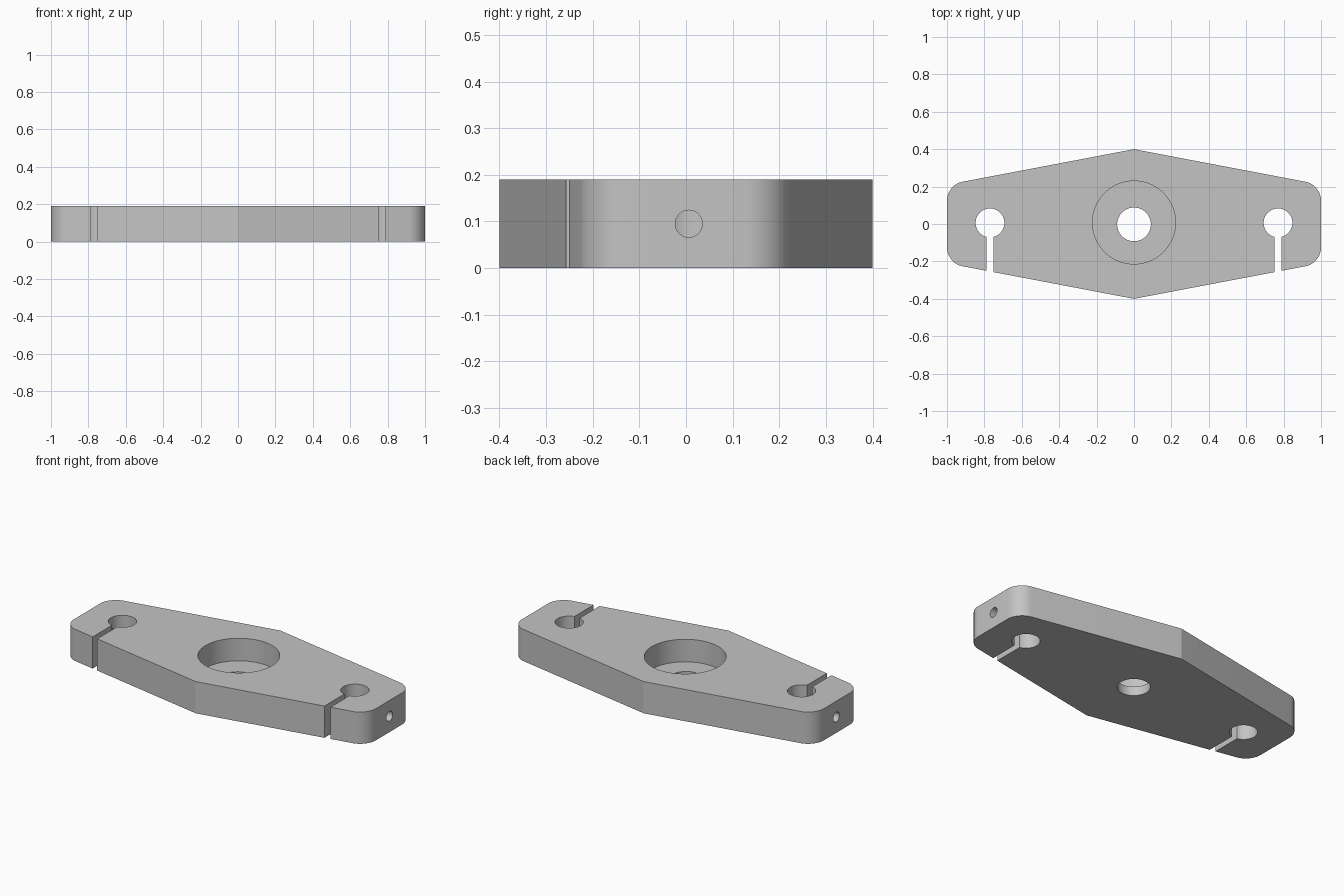
import bpy
import bmesh
from math import radians
from mathutils import Matrix, Vector

cube = bpy.data.objects.get("Cube")
if cube:
    bpy.data.objects.remove(cube, do_unlink=True)

THICK = 0.19       # plate thickness
CLAMP_X = 0.77     # clamp hole distance from the middle
HOLE_Y = 0.006

metal = bpy.data.materials.new("light grey metal")
metal.use_nodes = True
GREY = (0.55, 0.55, 0.55, 1)
metal.diffuse_color = GREY
metal.node_tree.nodes["Principled BSDF"].inputs["Base Color"].default_value = GREY


def add_object(name, bm):
    bmesh.ops.recalc_face_normals(bm, faces=bm.faces)
    mesh = bpy.data.meshes.new(name)
    bm.to_mesh(mesh)
    bm.free()
    mesh.materials.append(metal)
    obj = bpy.data.objects.new(name, mesh)
    bpy.context.collection.objects.link(obj)
    return obj


def cylinder(name, radius, start, end, sides=64):
    start, end = Vector(start), Vector(end)
    axis = end - start
    turn = axis.to_track_quat('Z', 'Y').to_matrix().to_4x4()
    bm = bmesh.new()
    bmesh.ops.create_cone(bm, cap_ends=True, segments=sides, radius1=radius, radius2=radius,
                          depth=axis.length,
                          matrix=Matrix.Translation((start + end) / 2) @ turn)
    return add_object(name, bm)


def box(name, size, centre):
    bm = bmesh.new()
    bmesh.ops.create_cube(bm, size=1, matrix=Matrix.Translation(centre) @ Matrix.Diagonal((*size, 1)))
    return add_object(name, bm)


# Six-sided plate with rounded end corners
outline = [(0, -0.4), (1, -0.21), (1, 0.21), (0, 0.4), (-1, 0.21), (-1, -0.21)]
bm = bmesh.new()
base = bm.faces.new([bm.verts.new((x, y, 0)) for x, y in outline])
top = bmesh.ops.extrude_face_region(bm, geom=[base])["geom"]
bmesh.ops.translate(bm, vec=(0, 0, THICK), verts=[v for v in top if isinstance(v, bmesh.types.BMVert)])
corners = [e for e in bm.edges
           if abs(e.verts[0].co.z - e.verts[1].co.z) > 0.1 and abs(e.verts[0].co.x) > 0.9]
bmesh.ops.bevel(bm, geom=corners, offset=0.083, segments=12, profile=0.5, affect='EDGES')
plate = add_object("clamp_plate", bm)

# Cutters: central recess and bore, then clamp hole, slot and screw hole at each end
cutters = [
    cylinder("recess_cutter", 0.222, (0, 0.008, 0.055), (0, 0.008, 0.3), 96),
    cylinder("bore_cutter", 0.09, (0, -0.002, -0.1), (0, -0.002, 0.1)),
]
for side in (-1, 1):
    x = side * CLAMP_X
    cutters += [
        cylinder("clamp_hole_cutter", 0.077, (x, HOLE_Y, -0.1), (x, HOLE_Y, 0.3)),
        box("slot_cutter", (0.035, 0.5, 0.5), (x, -0.25, 0.1)),
        cylinder("screw_hole_cutter", 0.029, (x, HOLE_Y, THICK / 2), (side * 1.1, HOLE_Y, THICK / 2), 48),
    ]

bpy.ops.object.select_all(action='DESELECT')
bpy.context.view_layer.objects.active = plate
plate.select_set(True)
for cutter in cutters:
    cut = plate.modifiers.new(cutter.name, 'BOOLEAN')
    cut.operation = 'DIFFERENCE'
    cut.solver = 'EXACT'
    cut.object = cutter
    bpy.ops.object.modifier_apply(modifier=cut.name)
    bpy.data.objects.remove(cutter, do_unlink=True)

# Smooth bores and corners, crisp edges elsewhere
bpy.ops.object.shade_smooth_by_angle(angle=radians(15))
